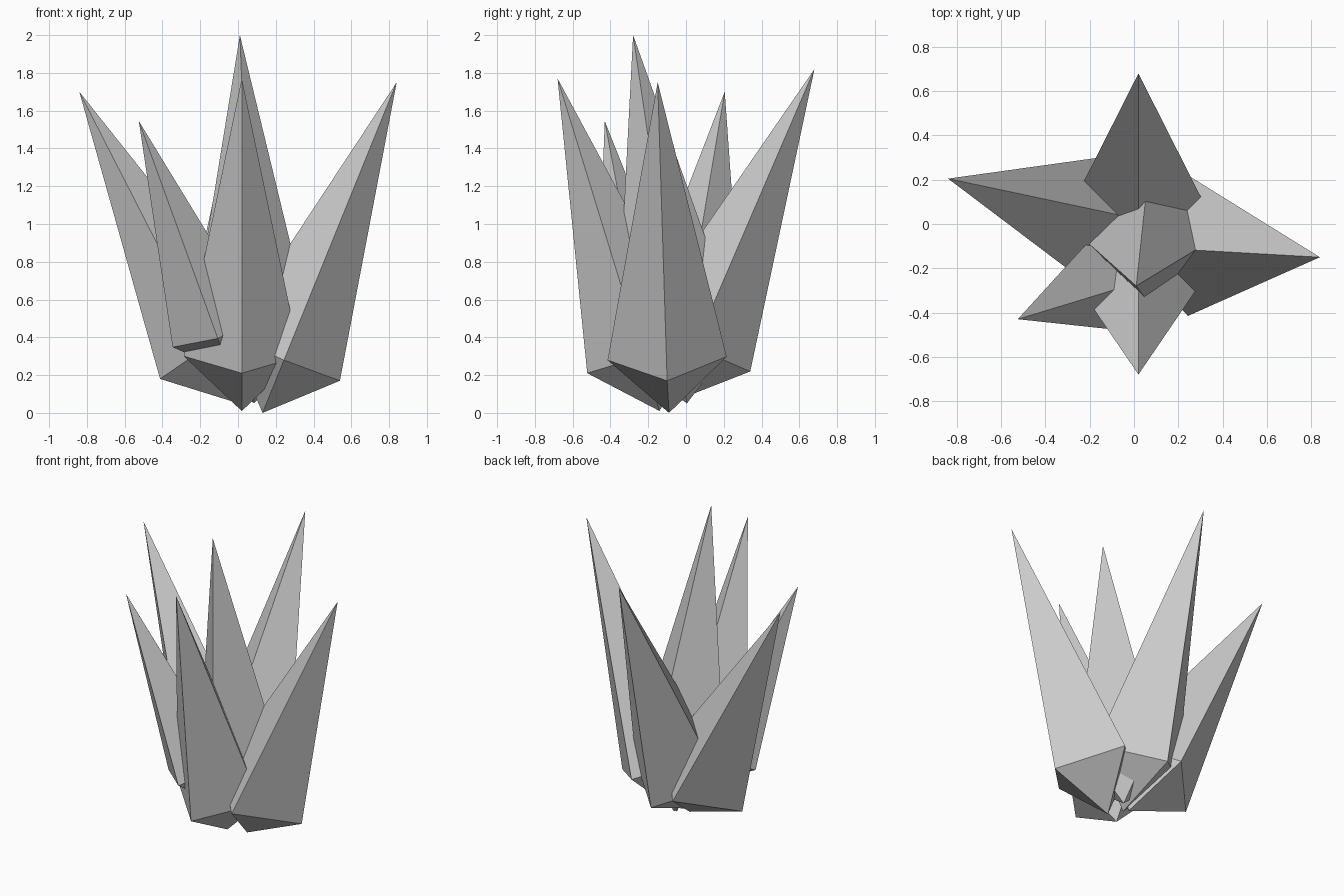
import bpy, bmesh
from mathutils import Vector

if "Cube" in bpy.data.objects:
    bpy.data.objects.remove(bpy.data.objects["Cube"])

SHOULDER = 0.165   # widest ring, as a fraction of the crystal length
WIDTH = 0.167      # ring radius, as a fraction of the crystal length


def crystal(name, base, tip):
    """Four-sided spike: short point below, long point above, one edge kept along y."""
    base, tip = Vector(base), Vector(tip)
    axis = tip - base
    radius = axis.length * WIDTH
    centre = base + axis * SHOULDER
    n = axis.normalized()
    y = Vector((0, 1, 0))
    y = (y - n * y.dot(n)).normalized()
    x = y.cross(n)

    bm = bmesh.new()
    low, top = bm.verts.new(base), bm.verts.new(tip)
    ring = [bm.verts.new(centre + d * radius) for d in (x, y, -x, -y)]
    for i in range(4):
        a, b = ring[i], ring[(i + 1) % 4]
        bm.faces.new((a, b, top))
        bm.faces.new((b, a, low))
    bmesh.ops.recalc_face_normals(bm, faces=bm.faces)
    mesh = bpy.data.meshes.new(name)
    bm.to_mesh(mesh)
    bm.free()
    obj = bpy.data.objects.new(name, mesh)
    bpy.context.collection.objects.link(obj)


# Cluster of crystals fanning out from a shared foot
crystal("centre_crystal", (0.085, 0.005, 0.05), (0.01, -0.28, 2.0))
crystal("right_crystal", (0.13, -0.09, 0.0), (0.84, -0.15, 1.75))
crystal("back_crystal", (0.02, -0.08, 0.055), (0.02, 0.68, 1.82))
crystal("left_crystal", (0.005, -0.045, 0.05), (-0.84, 0.205, 1.70))
crystal("front_crystal", (0.02, -0.14, 0.01), (0.02, -0.68, 1.77))
crystal("small_front_left_crystal", (-0.04, -0.20, 0.21), (-0.525, -0.43, 1.545))
